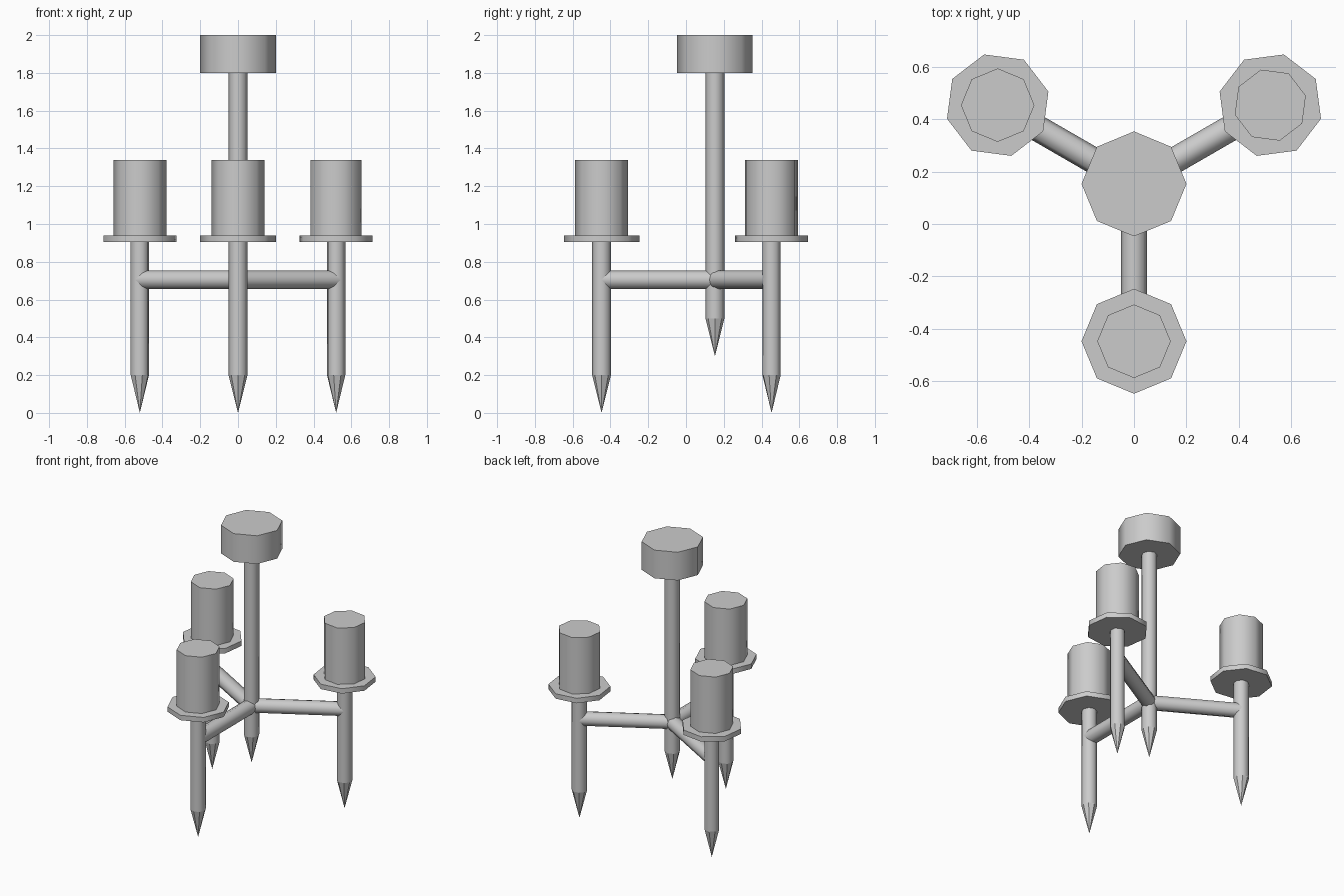
import bpy
from math import radians, pi
from mathutils import Matrix, Vector

if "Cube" in bpy.data.objects:
    bpy.data.objects.remove(bpy.data.objects["Cube"])

CENTRE = Vector((0, 0.153, 0))
REACH = 0.6
SIDES = 8


def drum(name, r, z0, z1, pos, turn=0.0):
    """Eight-sided upright cylinder, smooth sides and crisp caps."""
    bpy.ops.mesh.primitive_cylinder_add(
        vertices=SIDES, radius=r, depth=z1 - z0,
        location=(pos.x, pos.y, (z0 + z1) / 2), rotation=(0, 0, turn))
    ob = bpy.context.object
    ob.name = name
    bpy.ops.object.shade_smooth_by_angle(angle=radians(50))
    return ob


def spike(name, r, tip, top, pos, turn=0.0):
    """Downward pointed finial with flat faces."""
    bpy.ops.mesh.primitive_cone_add(
        vertices=SIDES, radius1=0, radius2=r, depth=top - tip,
        end_fill_type='NOTHING',
        location=(pos.x, pos.y, (tip + top) / 2), rotation=(0, 0, turn))
    bpy.context.object.name = name


# Ceiling mount and central post
drum("ceiling_mount", 0.2, 1.8, 2.0, CENTRE)
drum("centre_post", 0.05, 0.5, 1.8, CENTRE)
spike("centre_finial", 0.05, 0.3, 0.5, CENTRE)

# Three arms, each with stem, finial, dish and candle
for label, deg, candle_turn in (("front", 0, 0), ("right", 120, 15), ("left", 240, 0)):
    turn = radians(deg)
    rot = Matrix.Rotation(turn, 4, 'Z')
    pos = CENTRE + rot @ Vector((0, -REACH, 0))
    drum(label + "_stem", 0.05, 0.2, 0.905, pos, turn)
    spike(label + "_finial", 0.05, 0.0, 0.2, pos, turn)
    drum(label + "_dish", 0.2, 0.905, 0.94, pos, turn)
    drum(label + "_candle", 0.14, 0.94, 1.34, pos, radians(candle_turn))

    # Horizontal arm from the post to the stem
    arm = drum(label + "_arm", 0.05, 0, REACH, Vector())
    mid = (CENTRE + pos) / 2
    arm.matrix_world = (Matrix.Translation((mid.x, mid.y, 0.705)) @ rot
                        @ Matrix.Rotation(pi / 2, 4, 'X'))
